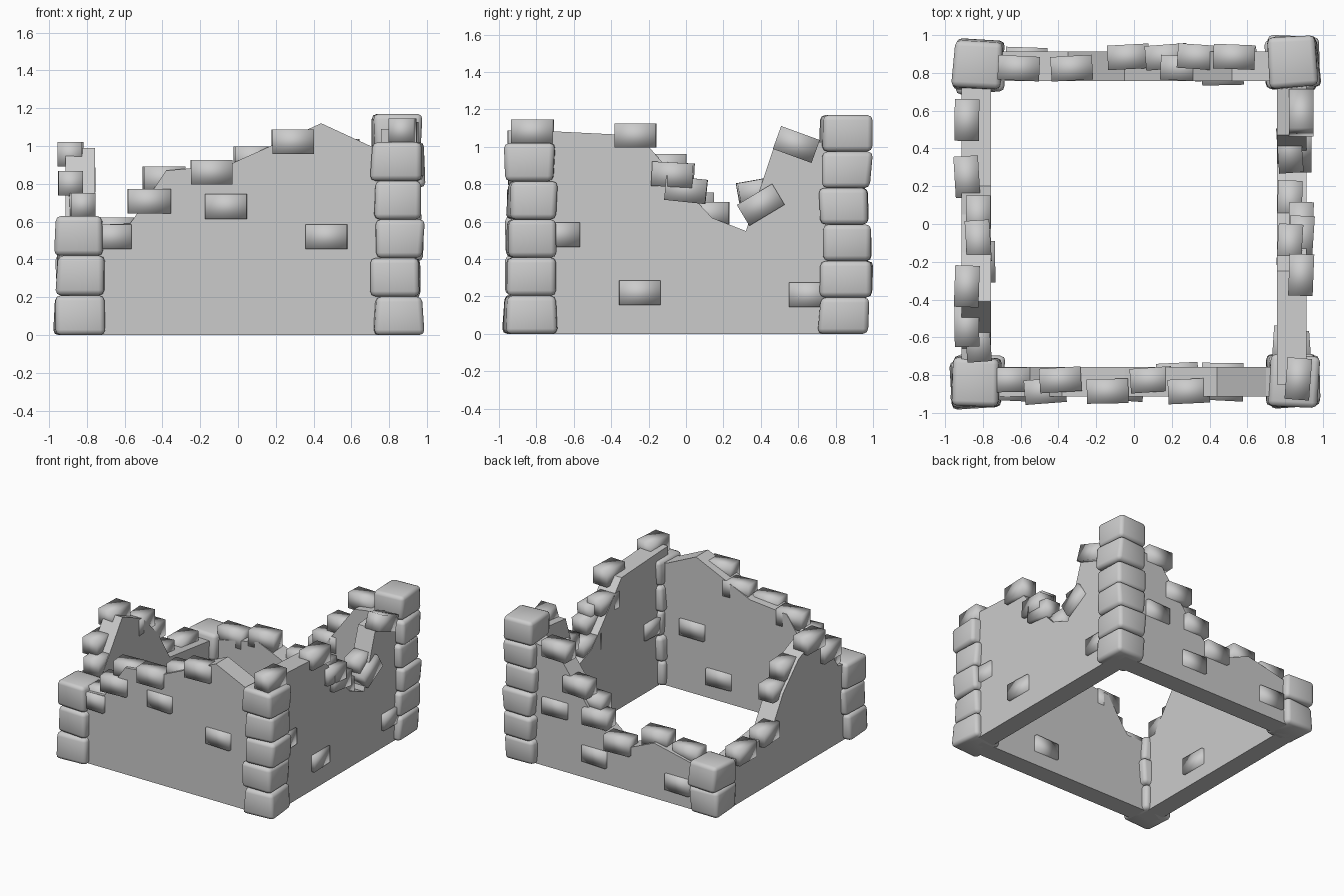
import bpy, bmesh, random
from math import radians
from mathutils import Matrix, Vector

random.seed(4)
old = bpy.data.objects.get("Cube")
if old:
    bpy.data.objects.remove(old)

# One stone colour for everything
stone = bpy.data.materials.new("grey_stone")
stone.use_nodes = True
GREY = (0.6, 0.6, 0.6, 1)
stone.diffuse_color = GREY
stone.node_tree.nodes["Principled BSDF"].inputs["Base Color"].default_value = GREY

CENTRE = 0.835         # distance of every wall's middle from the origin
HALF_THICKNESS = 0.078
BRICK = Vector((0.22, 0.13, 0.13))


def finish(bm, name, smooth=False):
    bmesh.ops.recalc_face_normals(bm, faces=bm.faces)
    for face in bm.faces:
        face.smooth = smooth
    mesh = bpy.data.meshes.new(name)
    bm.to_mesh(mesh)
    bm.free()
    mesh.materials.append(stone)
    obj = bpy.data.objects.new(name, mesh)
    bpy.context.collection.objects.link(obj)
    return obj


def wall_frame(along, outward):
    """Matrix whose x runs along the wall and whose y points outward."""
    frame = Matrix((along, outward, (0, 0, 1))).transposed().to_4x4()
    return frame @ Matrix.Translation((0, CENTRE, 0))


def height_at(top, t):
    """Height of the broken wall edge at a place along the wall."""
    for (t0, z0), (t1, z1) in zip(top, top[1:]):
        if t0 <= t <= t1:
            return z0 + (z1 - z0) * (t - t0) / (t1 - t0)


def slab(name, frame, top):
    """Wall cut to its broken outline, then given thickness."""
    bm = bmesh.new()
    outline = [(top[0][0], 0), *top, (top[-1][0], 0)]
    face = bm.faces.new([bm.verts.new((t, -HALF_THICKNESS, z)) for t, z in outline])
    pushed = bmesh.ops.extrude_face_region(bm, geom=[face])["geom"]
    verts = [g for g in pushed if isinstance(g, bmesh.types.BMVert)]
    bmesh.ops.translate(bm, verts=verts, vec=(0, HALF_THICKNESS * 2, 0))
    bm.transform(frame)
    finish(bm, name)


def brick(name, frame, t, shift, z, tilt=0):
    """Brick lying along a wall, leaning in the wall's plane by its tilt."""
    bm = bmesh.new()
    bmesh.ops.create_cube(bm, size=1)
    bmesh.ops.scale(bm, verts=bm.verts, vec=BRICK)
    turn = Matrix.Rotation(radians(random.uniform(-5, 5)), 4, "Z")
    lean = Matrix.Rotation(radians(-tilt), 4, "Y")
    bm.transform(frame @ Matrix.Translation((t, shift, z)) @ turn @ lean)
    finish(bm, name, True)


def ruined_wall(side, along, outward, top, crest, lift, outer, inner):
    frame = wall_frame(along, outward)
    slab(f"{side}_wall", frame, top)
    # Loose bricks on the broken edge, staggered across the thickness
    for n, (t, tilt) in enumerate(crest):
        shift = -0.01 if n % 2 else 0.05
        brick(f"{side}_edge_brick", frame, t, shift, height_at(top, t) + lift, tilt)
    # Bricks standing proud of either face
    for t, z in outer:
        brick(f"{side}_outer_brick", frame, t, 0.035, z)
    for t, z in inner:
        brick(f"{side}_inner_brick", frame, t, -0.035, z)


def level(*places):
    return [(t, 0) for t in places]


def pillar(name, x, y, count, top):
    """Stack of lumpy corner stones."""
    step = top / count
    for i in range(count):
        bm = bmesh.new()
        bmesh.ops.create_cube(bm, size=1)
        bmesh.ops.scale(bm, verts=bm.verts, vec=(0.26, 0.26, step))
        for v in bm.verts:
            v.co.x += random.uniform(-0.012, 0.012)
            v.co.y += random.uniform(-0.012, 0.012)
        bmesh.ops.bevel(bm, geom=bm.edges[:], offset=0.028, segments=2,
                        profile=0.5, affect="EDGES")
        obj = finish(bm, f"{name}_stone", True)
        obj.location = (x + random.uniform(-0.012, 0.012),
                        y + random.uniform(-0.012, 0.012), step * (i + 0.5))
        obj.rotation_euler.z = radians(random.uniform(-4, 4))


# Front wall rises towards the model's left
ruined_wall(
    "front", along=(1, 0, 0), outward=(0, -1, 0),
    top=[(-0.85, 0.58), (-0.57, 0.59), (-0.38, 0.87), (-0.05, 0.9),
         (0.44, 1.12), (0.7, 1.0), (0.85, 0.98)],
    crest=level(0.29, 0.09, -0.14, -0.39, -0.47, -0.66), lift=-0.03,
    outer=[(-0.06, 0.68), (0.47, 0.52), (-0.67, 0.52)],
    inner=[(0.23, 0.18), (0.47, 0.52)])

# Back wall falls away from the tall corner
ruined_wall(
    "back", along=(1, 0, 0), outward=(0, 1, 0),
    top=[(-0.85, 0.34), (-0.35, 0.45), (-0.05, 0.32), (0.2, 0.52),
         (0.52, 0.95), (0.85, 1.0)],
    crest=level(0.53, 0.25, 0.34, -0.61, 0.17, -0.33, -0.03), lift=0.02,
    outer=[(0.54, 0.5), (0.18, 0.2), (-0.57, 0.17)],
    inner=[(0.47, 0.3)])

# Left wall has a notch near the back
ruined_wall(
    "left", along=(0, 1, 0), outward=(1, 0, 0),
    top=[(-0.85, 1.09), (-0.25, 1.06), (0, 0.77), (0.14, 0.62), (0.32, 0.55),
         (0.47, 1.0), (0.85, 1.04)],
    crest=[(-0.27, 0), (-0.11, 0), (-0.07, -3), (0.39, 10), (0, -6),
           (0.12, 0), (0.59, -20)], lift=0,
    outer=[(-0.25, 0.22), (0.66, 0.21), (-0.68, 0.53), (-0.82, 1.08)],
    inner=[(-0.65, 0.5)])
brick("left_leaning_brick", wall_frame((0, 1, 0), (1, 0, 0)), 0.4, 0.04, 0.69, 31)

# Right wall stands high at the front only
ruined_wall(
    "right", along=(0, 1, 0), outward=(-1, 0, 0),
    top=[(-0.85, 0.6), (-0.66, 0.63), (-0.41, 0.99), (-0.15, 0.88),
         (0.05, 0.68), (0.2, 0.43), (0.85, 0.35)],
    crest=level(-0.33, -0.62, -0.54, -0.09, 0.25, 0.04, 0.55), lift=0,
    outer=[], inner=[(-0.2, 0.18)])

# Corner pillars of uneven height
pillar("front_right_pillar", -0.83, -0.84, 3, 0.63)
pillar("front_left_pillar", 0.84, -0.83, 5, 1.02)
pillar("back_left_pillar", 0.84, 0.85, 6, 1.17)
pillar("back_right_pillar", -0.82, 0.83, 2, 0.42)
